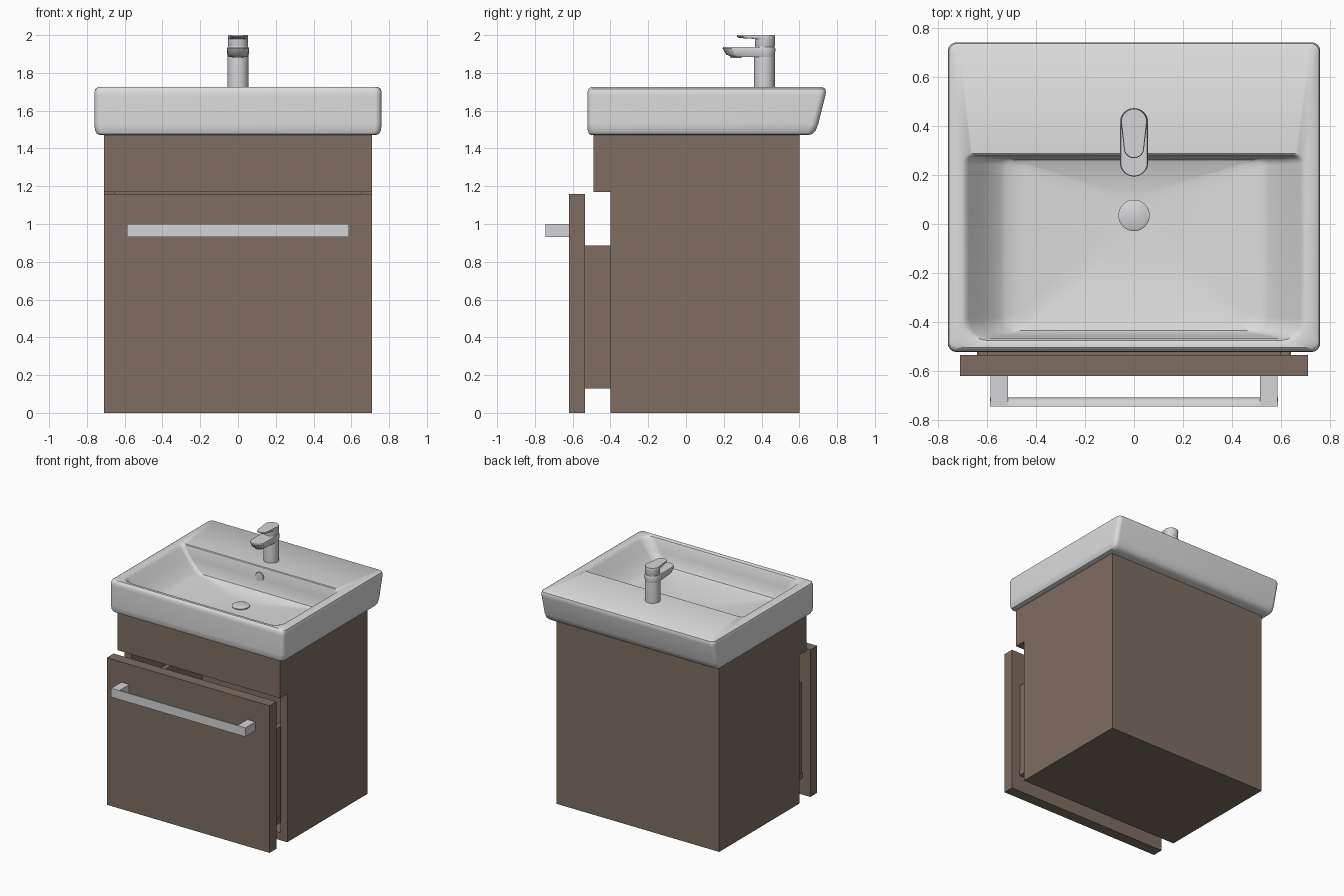
import bpy, bmesh, math

if "Cube" in bpy.data.objects:
    bpy.data.objects.remove(bpy.data.objects["Cube"])


def material(name, col):
    m = bpy.data.materials.new(name)
    m.diffuse_color = (*col, 1)
    m.use_nodes = True
    m.node_tree.nodes["Principled BSDF"].inputs["Base Color"].default_value = m.diffuse_color
    return m


WOOD = material("brown wood", (0.21, 0.155, 0.12))
CERAMIC = material("white ceramic", (0.72, 0.72, 0.72))
CHROME = material("light chrome", (0.66, 0.66, 0.68))


def finish(bm, name, mat, smooth=True):
    bmesh.ops.recalc_face_normals(bm, faces=bm.faces)
    me = bpy.data.meshes.new(name)
    bm.to_mesh(me)
    bm.free()
    me.materials.append(mat)
    if smooth:
        me.polygons.foreach_set("use_smooth", [True] * len(me.polygons))
        me.set_sharp_from_angle(angle=math.radians(35))
    ob = bpy.data.objects.new(name, me)
    bpy.context.collection.objects.link(ob)
    return ob


def box(name, x, y, z, mat=WOOD):
    bm = bmesh.new()
    bmesh.ops.create_cube(bm, size=1)
    for v in bm.verts:
        v.co = [lo + (c + 0.5) * (hi - lo) for c, (lo, hi) in zip(v.co, (x, y, z))]
    return finish(bm, name, mat, False)


def loft(name, rings, mat):
    """Skin a list of equal-length point rings and cap both ends."""
    bm = bmesh.new()
    loops = [[bm.verts.new(p) for p in r] for r in rings]
    n = len(loops[0])
    for a, b in zip(loops, loops[1:]):
        for i in range(n):
            j = (i + 1) % n
            bm.faces.new((a[i], a[j], b[j], b[i]))
    bm.faces.new(loops[0][::-1])
    bm.faces.new(loops[-1])
    return finish(bm, name, mat)


def rounded(hx, y0, y1, z, r_front, r_back=None, k=8):
    """Rounded rectangle ring with separate front and back corner radii."""
    rb = r_front if r_back is None else r_back
    rf = r_front
    corners = ((hx - rb, y1 - rb, rb), (-hx + rb, y1 - rb, rb),
               (-hx + rf, y0 + rf, rf), (hx - rf, y0 + rf, rf))
    pts = []
    for q, (cx, cy, r) in enumerate(corners):
        for i in range(k + 1):
            a = math.pi / 2 * (q + i / k)
            # tiny spread keeps the points of full circles apart
            a += (0.5 - i / k) * 0.02
            pts.append((cx + r * math.cos(a), cy + r * math.sin(a), z))
    return pts


def pill(yb, rb, yf, rf, z, k=16, zf=None):
    """Plan outline: half circle at the back and half circle at the front."""
    zf = z if zf is None else zf
    back = [(rb * math.cos(math.pi * i / k), yb + rb * math.sin(math.pi * i / k), z)
            for i in range(k + 1)]
    front = [(-rf * math.cos(math.pi * i / k), yf - rf * math.sin(math.pi * i / k), zf)
             for i in range(k + 1)]
    return back + front


# Cabinet carcass, open at the front
for s, side in ((-1, "left"), (1, "right")):
    box(f"cabinet_side_{side}", sorted((s * 0.65, s * 0.71)), (-0.40, 0.60), (0, 1.47))
box("cabinet_bottom", (-0.65, 0.65), (-0.40, 0.60), (0, 0.06))
box("cabinet_back", (-0.65, 0.65), (0.55, 0.60), (0.06, 1.47))
box("upper_front_panel", (-0.71, 0.71), (-0.49, -0.40), (1.17, 1.47))

# Pulled-out drawer
box("drawer_front", (-0.71, 0.71), (-0.62, -0.535), (0, 1.16))
box("drawer_bottom", (-0.64, 0.64), (-0.535, 0.45), (0.13, 0.175))
for s, side in ((-1, "left"), (1, "right")):
    box(f"drawer_side_{side}", sorted((s * 0.595, s * 0.635)), (-0.535, 0.45), (0.175, 0.885))
box("drawer_back", (-0.595, 0.595), (0.41, 0.45), (0.175, 0.885))

# Handle: two posts and a bar with a rounded back
for s, side in ((-1, "left"), (1, "right")):
    box(f"handle_post_{side}", sorted((s * 0.515, s * 0.585)), (-0.74, -0.62),
        (0.93, 1.0), CHROME)
arc = [(-0.745 + 0.036 * math.sin(math.pi * i / 12), 0.965 - 0.035 * math.cos(math.pi * i / 12))
       for i in range(13)]
loft("handle_bar", [[(x, y, z) for y, z in arc] for x in (-0.587, 0.587)], CHROME)

# Basin: from the underside, up the outside, over the rim and down to the drain
loft("basin", [
    rounded(0.725, -0.495, 0.645, 1.47, 0.02),
    rounded(0.745, -0.512, 0.668, 1.476, 0.03),
    rounded(0.757, -0.52, 0.687, 1.495, 0.035),
    rounded(0.76, -0.522, 0.70, 1.53, 0.035),
    rounded(0.76, -0.522, 0.738, 1.68, 0.035),
    rounded(0.76, -0.521, 0.741, 1.70, 0.035),
    rounded(0.755, -0.516, 0.737, 1.716, 0.035),
    rounded(0.742, -0.505, 0.722, 1.725, 0.03),
    rounded(0.70, -0.485, 0.287, 1.725, 0.09, 0.04),
    rounded(0.688, -0.475, 0.281, 1.720, 0.09, 0.035),
    rounded(0.675, -0.468, 0.277, 1.705, 0.085, 0.03),
    rounded(0.62, -0.458, 0.272, 1.63, 0.075, 0.03),
    rounded(0.55, -0.445, 0.268, 1.555, 0.065, 0.03),
    rounded(0.52, -0.435, 0.262, 1.538, 0.06, 0.03),
    rounded(0.46, -0.40, 0.245, 1.528, 0.05, 0.03),
    rounded(0.08, -0.045, 0.115, 1.506, 0.08),
], CERAMIC)

# Drain plug and overflow cap
loft("drain_plug", [pill(0.035, r, 0.035, r, z) for r, z in
                    ((0.064, 1.50), (0.064, 1.513), (0.055, 1.518))], CHROME)
cap = [(0.034 * math.cos(math.tau * i / 24), 1.65 + 0.034 * math.sin(math.tau * i / 24))
       for i in range(24)]
loft("overflow_cap", [[(x, y, z) for x, z in cap] for y in (0.285, 0.265)], CHROME)

# Faucet
loft("faucet_body", [pill(0.415, r, 0.415, r, z) for r, z in
                     ((0.055, 1.72), (0.055, 1.90), (0.05, 1.945))], CHROME)
loft("faucet_spout", [
    pill(0.415, 0.055, 0.285, 0.045, 1.885),
    pill(0.415, 0.057, 0.265, 0.052, 1.897),
    pill(0.415, 0.058, 0.252, 0.058, 1.928),
    pill(0.415, 0.054, 0.25, 0.054, 1.937),
], CHROME)
loft("faucet_aerator", [pill(0.265, 0.03, 0.265, 0.03, z) for z in (1.878, 1.90)], CHROME)
loft("faucet_lever_base", [pill(0.418, r, 0.418, r, z) for r, z in
                           ((0.048, 1.93), (0.053, 1.945), (0.053, 1.99))], CHROME)
loft("faucet_lever", [
    pill(0.418, 0.053, 0.318, 0.036, 1.976, zf=1.984),
    pill(0.418, 0.054, 0.31, 0.041, 1.99, zf=1.992),
    pill(0.418, 0.051, 0.31, 0.039, 2.0),
], CHROME)
